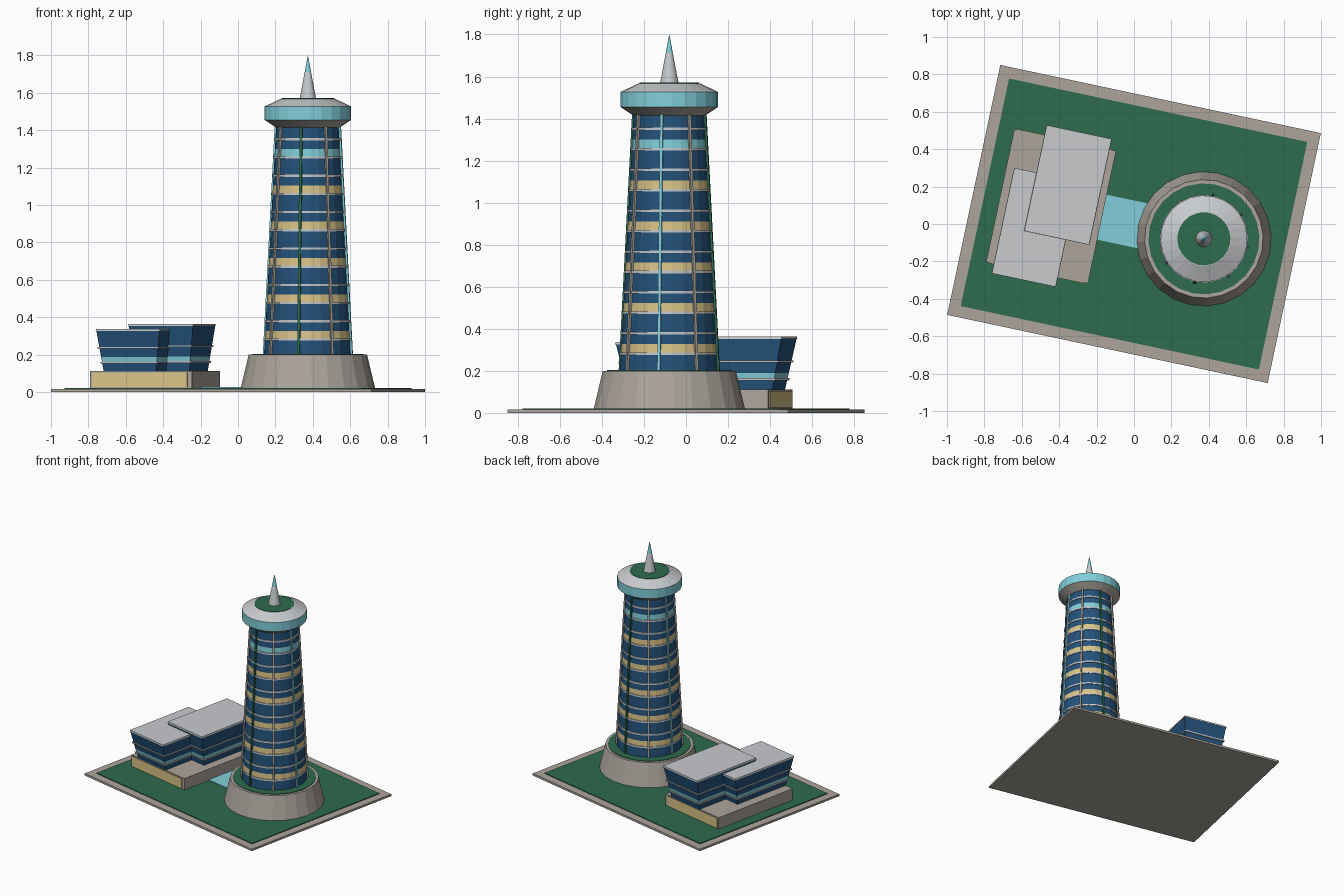
import bpy, bmesh, math
from mathutils import Matrix, Vector

cube = bpy.data.objects.get("Cube")
if cube:
    bpy.data.objects.remove(cube, do_unlink=True)

TURN = math.radians(-12)      # whole site is turned on its plot
SITE = Matrix.Rotation(TURN, 4, 'Z')
AXIS = Vector((0.382, 0, 0))  # tower centre
SIDES = 24


def material(name, rgb):
    lin = [((c / 255 + 0.055) / 1.055) ** 2.4 for c in rgb] + [1]
    m = bpy.data.materials.new(name)
    m.use_nodes = True
    m.diffuse_color = lin
    m.node_tree.nodes["Principled BSDF"].inputs["Base Color"].default_value = lin
    return m


STONE = material("warm stone", (172, 165, 156))
GRASS = material("grass green", (46, 107, 78))
GLASS = material("deep blue glass", (36, 82, 122))
AQUA = material("aqua glass", (130, 207, 218))
SAND = material("sand yellow", (218, 196, 136))
WHITE = material("pale grey", (200, 203, 206))


def finish(name, bm, mats, origin=Vector()):
    bmesh.ops.recalc_face_normals(bm, faces=bm.faces)
    me = bpy.data.meshes.new(name)
    bm.to_mesh(me)
    bm.free()
    for m in mats:
        me.materials.append(m)
    ob = bpy.data.objects.new(name, me)
    ob.matrix_world = SITE @ Matrix.Translation(origin)
    bpy.context.collection.objects.link(ob)
    return ob


def loft(name, rings, mats, bands=None, origin=Vector()):
    """Skin closed rings of points, with one material index per band."""
    bm = bmesh.new()
    loops = [[bm.verts.new(p) for p in ring] for ring in rings]
    n = len(loops[0])
    for k in range(len(loops) - 1):
        for i in range(n):
            j = (i + 1) % n
            f = bm.faces.new((loops[k][i], loops[k][j], loops[k + 1][j], loops[k + 1][i]))
            f.material_index = bands[k] if bands else 0
    bm.faces.new(loops[0]).material_index = bands[0] if bands else 0
    bm.faces.new(loops[-1]).material_index = bands[-1] if bands else 0
    return finish(name, bm, mats, origin)


def circle(r, z):
    return [(r * math.cos(math.tau * i / SIDES), r * math.sin(math.tau * i / SIDES), z)
            for i in range(SIDES)]


def rect(x, y, hx, hy, z):
    return [(x - hx, y - hy, z), (x + hx, y - hy, z), (x + hx, y + hy, z), (x - hx, y + hy, z)]


def lathe(name, profile, mats, bands=None):
    return loft(name, [circle(r, z) for r, z in profile], mats, bands, AXIS)


def box(name, x, y, hx, hy, z0, z1, mat):
    return loft(name, [rect(x, y, hx, hy, z0), rect(x, y, hx, hy, z1)], [mat])


# Ground
box("plot_slab", 0, 0, 0.876, 0.683, 0, 0.016, STONE)
box("lawn", 0, 0, 0.815, 0.622, 0.016, 0.022, GRASS)
box("walkway", -0.03, 0, 0.16, 0.123, 0.02, 0.028, AQUA)

# Tower plinth and its roof garden
lathe("tower_plinth", [(0.36, 0.02), (0.317, 0.2)], [STONE])
lathe("plinth_garden", [(0.297, 0.19), (0.297, 0.204)], [GRASS])

# Tower shaft with coloured bands at every second floor
LOW, HIGH, STEP = 0.2, 1.42, 0.0973


def shaft_radius(z):
    return 0.235 - 0.065 * (z - LOW) / (HIGH - LOW)


floors = [0.281 + STEP * k for k in range(12)]
heights, bands = [LOW], []
for k, z in enumerate(floors[::2]):
    heights += [z, z + 0.046]
    bands += [0, 2 if k == 5 else 1]
heights.append(HIGH)
bands.append(0)
lathe("tower_shaft", [(shaft_radius(z), z) for z in heights], [GLASS, SAND, AQUA], bands)

# Thin floor ledges
for k, z in enumerate(floors):
    r = shaft_radius(z) + 0.006
    lathe(f"floor_ledge_{k + 1}", [(r, z - 0.006), (r, z + 0.006)], [WHITE])

# Eight upright fins leaning with the shaft
for k in range(8):
    spin = Matrix.Rotation(math.radians(45 * k), 4, 'Z')
    rings = [[spin @ Vector(p) for p in rect(shaft_radius(z), 0, 0.01, 0.007, z)]
             for z in (LOW, HIGH)]
    mat = STONE if k % 2 else (AQUA if k % 4 == 0 else GRASS)
    loft(f"tower_fin_{k + 1}", rings, [mat], None, AXIS)

# Observation deck, roof garden and spire
lathe("observation_deck",
      [(0.172, 1.415), (0.232, 1.455), (0.232, 1.527), (0.145, 1.568)],
      [STONE, AQUA, WHITE], [0, 1, 2])
lathe("deck_garden", [(0.142, 1.56), (0.142, 1.571)], [GRASS])
lathe("spire", [(0.044, 1.568), (0.0168, 1.712), (0.0005, 1.8)], [WHITE, AQUA], [0, 1])

# Podium with sand-coloured end panels
box("podium", -0.453, 0, 0.278, 0.362, 0.02, 0.112, STONE)
for side, y in (("front", -0.362), ("back", 0.362)):
    box(f"podium_{side}_panel", -0.46, y, 0.26, 0.004, 0.026, 0.104, SAND)


# Two outward-leaning office blocks
def office(name, x, y, hx, hy, top, ledges):
    base = 0.11

    def ring(z, grow=0.0):
        s = 0.82 + 0.18 * (z - base) / (top - base)
        return rect(x, y, hx * s + grow, hy * s + grow, z)

    band = ledges[0] + 0.005
    zs = (base, band, band + 0.025, top - 0.012)
    loft(name + "_walls", [ring(z) for z in zs], [GLASS, AQUA], [0, 1, 0])
    for k, z in enumerate(ledges):
        loft(f"{name}_ledge_{k + 1}", [ring(z - 0.005, 0.008), ring(z + 0.005, 0.008)], [WHITE])
    loft(name + "_roof", [ring(top - 0.012, 0.003), ring(top)], [WHITE])


office("rear_office", -0.389, 0.131, 0.177, 0.289, 0.364, (0.16, 0.245))
office("front_office", -0.514, -0.128, 0.174, 0.288, 0.338, (0.157, 0.237))
